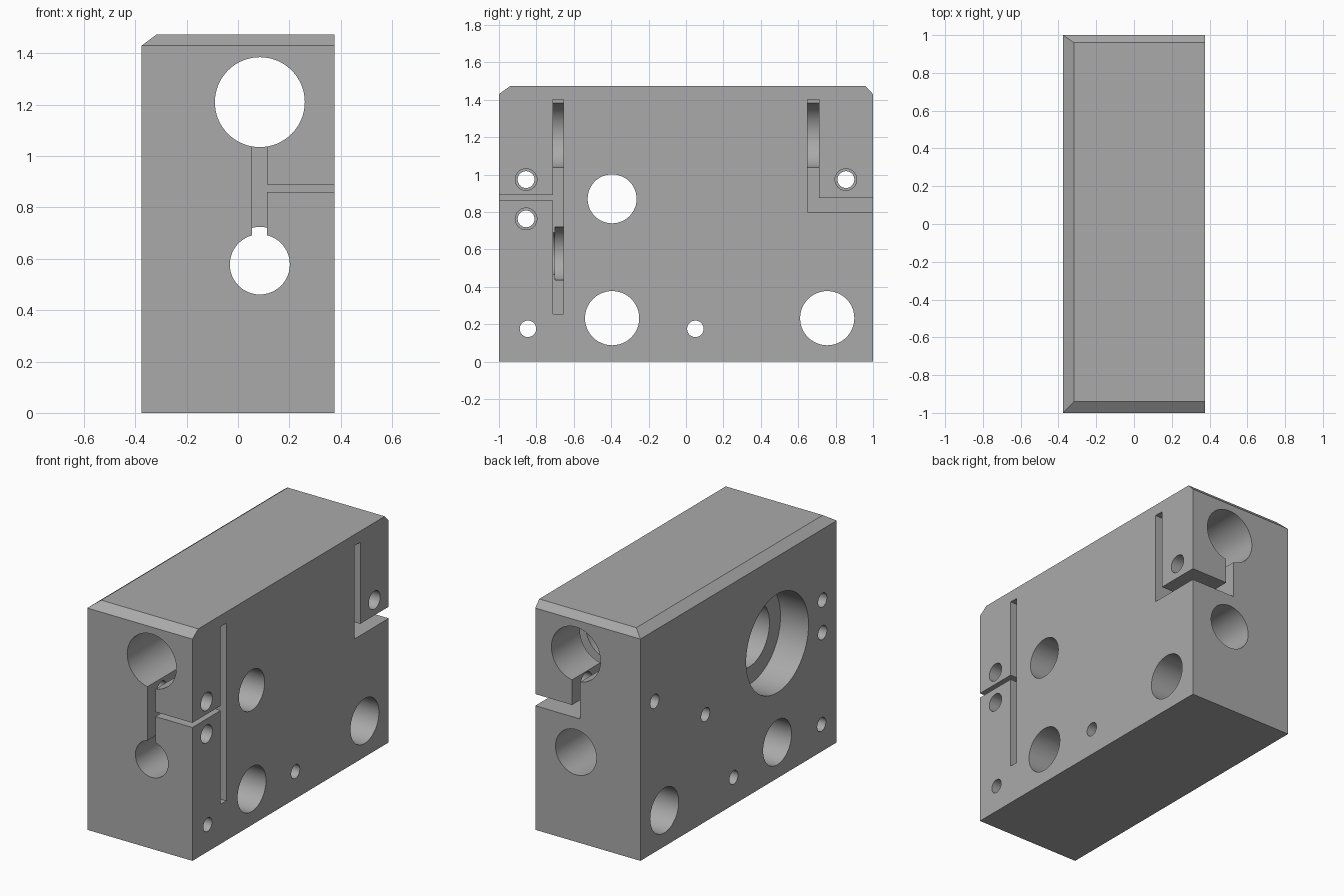
import bpy, bmesh, math
from mathutils import Matrix, Vector

if "Cube" in bpy.data.objects:
    bpy.data.objects.remove(bpy.data.objects["Cube"])

gray = bpy.data.materials.new("machined gray")
gray.diffuse_color = (0.40, 0.40, 0.40, 1)
gray.use_nodes = True
gray.node_tree.nodes["Principled BSDF"].inputs["Base Color"].default_value = gray.diffuse_color


def make(name, bm):
    bmesh.ops.recalc_face_normals(bm, faces=bm.faces)
    mesh = bpy.data.meshes.new(name)
    bm.to_mesh(mesh)
    bm.free()
    mesh.materials.append(gray)
    ob = bpy.data.objects.new(name, mesh)
    bpy.context.collection.objects.link(ob)
    return ob


# Block with chamfers on the front, back and left top edges
bm = bmesh.new()
for x0, y0, y1, z in ((-0.375, -1, 1, 0), (-0.375, -1, 1, 1.43),
                      (-0.318, -0.94, 0.96, 1.473)):
    for x in (x0, 0.375):
        for y in (y0, y1):
            bm.verts.new((x, y, z))
bmesh.ops.convex_hull(bm, input=bm.verts)
bmesh.ops.dissolve_limit(bm, angle_limit=0.01, verts=bm.verts, edges=bm.edges)
block = make("clamp_block", bm)
bpy.context.view_layer.objects.active = block
block.select_set(True)


def cut(bm):
    cutter = make("cutter", bm)
    cutter.hide_render = True
    mod = block.modifiers.new("cut", 'BOOLEAN')
    mod.operation = 'DIFFERENCE'
    mod.solver = 'EXACT'
    mod.object = cutter
    bpy.ops.object.modifier_apply(modifier=mod.name)
    bpy.data.objects.remove(cutter)


def bore(axis, a, b, r, lo, hi, n=48):
    """Round hole along x (a=y, b=z) or along y (a=x, b=z)."""
    bm = bmesh.new()
    bmesh.ops.create_cone(bm, cap_ends=True, segments=n, radius1=r, radius2=r, depth=hi - lo)
    mid = (lo + hi) / 2
    if axis == 'x':
        rot, pos = Matrix.Rotation(math.pi / 2, 4, 'Y'), (mid, a, b)
    else:
        rot, pos = Matrix.Rotation(math.pi / 2, 4, 'X'), (a, mid, b)
    bmesh.ops.transform(bm, matrix=Matrix.Translation(pos) @ rot, verts=bm.verts)
    cut(bm)


def slot(x0, x1, y0, y1, z0, z1):
    bm = bmesh.new()
    bmesh.ops.create_cube(bm, size=1)
    for v in bm.verts:
        v.co = Vector(((x0, x1)[v.co.x > 0], (y0, y1)[v.co.y > 0], (z0, z1)[v.co.z > 0]))
    cut(bm)


# Lengthwise bores: shaft bore, and lower bore that is wider behind the front clamp
bore('y', 0.085, 1.21, 0.175, -1.1, 1.1, 64)
bore('y', 0.085, 0.578, 0.146, -0.70, 1.1)
bore('y', 0.085, 0.578, 0.117, -1.1, -0.6)

# Front clamp slots
slot(0.055, 0.112, -1.1, -0.66, 0.66, 1.08)
slot(0.10, 0.5, -1.1, -0.69, 0.86, 0.89)
slot(0.0551, 0.5, -0.712, -0.655, 0.255, 1.40)

# Rear clamp slots
slot(0.055, 0.112, 0.66, 1.1, 0.80, 1.08)
slot(0.0551, 0.5, 0.651, 1.1, 0.7999, 0.875)
slot(0.0552, 0.5, 0.65, 0.71, 0.7998, 1.40)

# Stepped pocket opening on the left side
bore('x', -0.395, 0.87, 0.318, -0.5, -0.175, 72)
bore('x', -0.395, 0.87, 0.205, -0.3, 0.10, 64)
bore('x', -0.395, 0.87, 0.131, 0.0, 0.5)

# Cross holes through the sides
for y, z, r in ((-0.395, 0.232, 0.145), (0.755, 0.232, 0.145),
                (-0.845, 0.175, 0.044), (0.05, 0.175, 0.044)):
    bore('x', y, z, r, -0.5, 0.5)

# Clamp screw holes, wider on the right of the slot
for y, z in ((-0.855, 0.973), (-0.855, 0.763), (0.855, 0.973)):
    bore('x', y, z, 0.045, -0.5, 0.5, 32)
    bore('x', y, z, 0.058, 0.08, 0.5, 32)

# Set screw hole from the left into the lower bore
bore('x', 0.337, 0.69, 0.044, -0.5, 0.08, 32)

bpy.ops.object.shade_smooth_by_angle(angle=math.radians(30))
